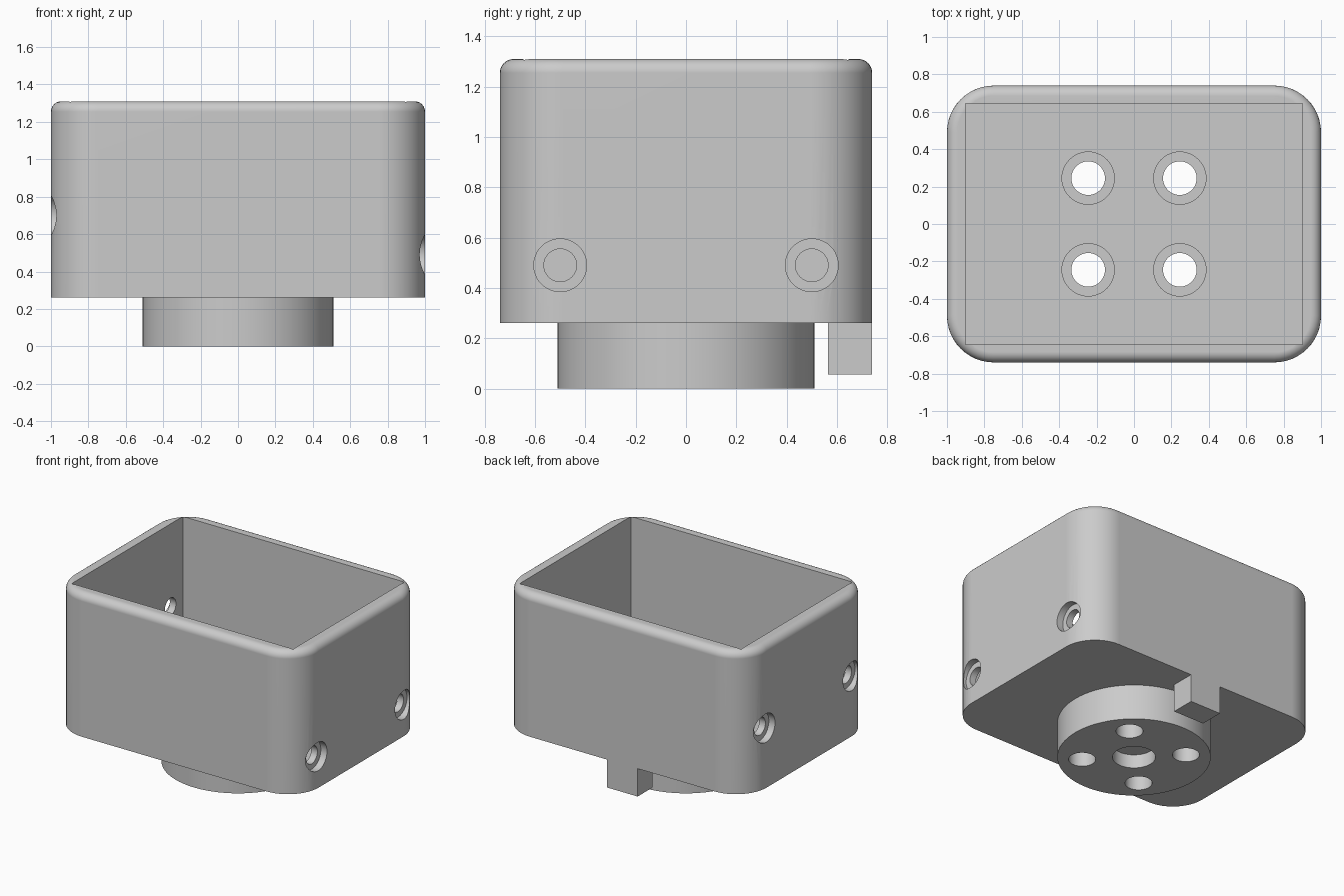
import bpy, bmesh
from math import pi
from mathutils import Matrix, Vector

if "Cube" in bpy.data.objects:
    bpy.data.objects.remove(bpy.data.objects["Cube"], do_unlink=True)

GREY = (0.6, 0.6, 0.6, 1)
mat = bpy.data.materials.new("light grey plastic")
mat.use_nodes = True
mat.diffuse_color = GREY
mat.node_tree.nodes["Principled BSDF"].inputs["Base Color"].default_value = GREY


def add_object(name, bm):
    bmesh.ops.recalc_face_normals(bm, faces=bm.faces)
    mesh = bpy.data.meshes.new(name)
    bm.to_mesh(mesh)
    bm.free()
    mesh.materials.append(mat)
    ob = bpy.data.objects.new(name, mesh)
    bpy.context.collection.objects.link(ob)
    return ob


def box_mesh(lo, hi):
    lo, hi = Vector(lo), Vector(hi)
    bm = bmesh.new()
    bmesh.ops.create_cube(bm, size=1, matrix=Matrix.Translation((lo + hi) / 2)
                          @ Matrix.Diagonal((*(hi - lo), 1)))
    return bm


def cylinder(name, radius, start, end, sides=48):
    start, end = Vector(start), Vector(end)
    axis = end - start
    bm = bmesh.new()
    turn = axis.to_track_quat('Z', 'Y').to_matrix().to_4x4()
    bmesh.ops.create_cone(bm, cap_ends=True, segments=sides, radius1=radius,
                          radius2=radius, depth=axis.length,
                          matrix=Matrix.Translation((start + end) / 2) @ turn)
    return add_object(name, bm)


def select_only(ob):
    bpy.ops.object.select_all(action='DESELECT')
    ob.select_set(True)
    bpy.context.view_layer.objects.active = ob


def combine(target, other, operation):
    select_only(target)
    mod = target.modifiers.new(operation.lower(), 'BOOLEAN')
    mod.operation, mod.solver, mod.object = operation, 'EXACT', other
    bpy.ops.object.modifier_apply(modifier=mod.name)
    bpy.data.objects.remove(other, do_unlink=True)


BASE, TOP, FLOOR = 0.26, 1.31, 0.36

# Housing block: round upright corners, then a small round on the top rim
bm = box_mesh((-1, -0.74, BASE), (1, 0.74, TOP))
upright = [e for e in bm.edges
           if abs(e.verts[0].co.z - e.verts[1].co.z) > 0.5]
bmesh.ops.bevel(bm, geom=upright, offset=0.25, offset_type='OFFSET',
                segments=12, profile=0.5, affect='EDGES')
rim = [e for e in bm.edges if all(v.co.z > TOP - 0.001 for v in e.verts)]
bmesh.ops.bevel(bm, geom=rim, offset=0.055, offset_type='OFFSET',
                segments=6, profile=0.5, affect='EDGES')
housing = add_object("housing", bm)

# Round mounting boss and rear locating tab
combine(housing, cylinder("boss", 0.51, (0, 0, 0), (0, 0, BASE + 0.05), 72), 'UNION')
combine(housing, add_object("rear_tab", box_mesh((-0.125, 0.565, 0.055),
                                                 (0.125, 0.74, BASE + 0.05))), 'UNION')

# Open cavity with square corners
combine(housing, add_object("cavity", box_mesh((-0.9, -0.645, FLOOR),
                                               (0.9, 0.645, TOP + 0.2))), 'DIFFERENCE')

# Four counterbored screw holes through the floor and boss
for x in (-0.245, 0.245):
    for y in (-0.245, 0.245):
        for r, low in ((0.09, -0.1), (0.14, 0.22)):
            combine(housing, cylinder("floor_hole", r, (x, y, low),
                                      (x, y, FLOOR + 0.1)), 'DIFFERENCE')

# Shallow blind socket under the boss
combine(housing, cylinder("socket", 0.143, (0, 0, -0.1), (0, 0, 0.1)), 'DIFFERENCE')

# Counterbored side holes, higher on one end than on the other
for side, z in ((1, 0.49), (-1, 0.7)):
    for y in (-0.5, 0.5):
        for r, inner in ((0.065, 0.8), (0.105, 0.95)):
            combine(housing, cylinder("side_hole", r, (side * inner, y, z),
                                      (side * 1.1, y, z)), 'DIFFERENCE')

# Smooth rounded surfaces while keeping edges crisp
select_only(housing)
bpy.ops.object.shade_smooth_by_angle(angle=pi / 6)
weighted = housing.modifiers.new("even_shading", 'WEIGHTED_NORMAL')
weighted.keep_sharp = True
